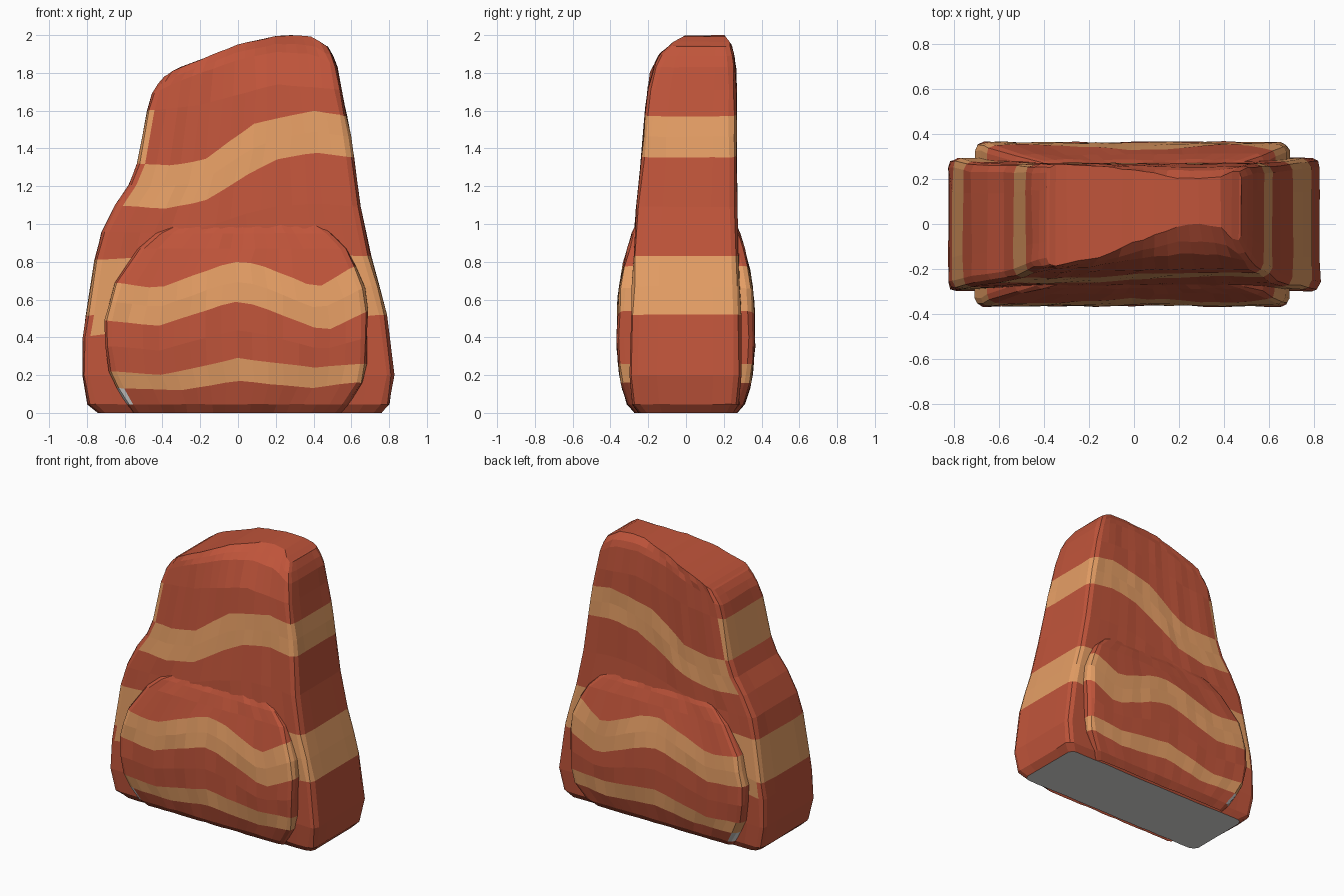
import bpy
import random

random.seed(4)
cube = bpy.data.objects.get("Cube")
if cube:
    bpy.data.objects.remove(cube, do_unlink=True)


def material(name, rgb):
    mat = bpy.data.materials.new(name)
    mat.use_nodes = True
    mat.diffuse_color = (*rgb, 1)
    mat.node_tree.nodes["Principled BSDF"].inputs["Base Color"].default_value = (*rgb, 1)
    return mat


MATERIALS = [material("red sandstone", (0.53, 0.09, 0.043)),
             material("tan sandstone", (0.79, 0.345, 0.13)),
             material("pale grey stone", (0.75, 0.74, 0.73))]
RED, TAN, GREY = 0, 1, 2


def sample(points, t):
    """Piecewise linear lookup in a short list of (t, value) pairs."""
    if t <= points[0][0]:
        return points[0][1]
    for (t0, v0), (t1, v1) in zip(points, points[1:]):
        if t <= t1:
            return v0 + (v1 - v0) * (t - t0) / (t1 - t0)
    return points[-1][1]


def layer_ring(line, left, right, front, back, radius):
    """One closed loop of points following a wavy layer line round the rock."""
    x0, x1 = sample(left, line[0][1]), sample(right, line[-1][1])
    columns, jitter = 16, 0.004
    xs = [x0 + radius + (x1 - x0 - 2 * radius) * i / columns for i in range(columns + 1)]
    cut = radius * 0.3
    ends = [(x0, None), (x0, radius), (x0 + cut, cut)]
    spots = ends + [(x, 0) for x in xs] + [(x0 + x1 - x, d) for x, d in reversed(ends)]

    def half(face, other):
        pts = []
        for x, inset in spots:
            z = sample(line, x)
            y, far = sample(face, z), sample(other, z)
            depth = (far - y) * 0.25 if inset is None else (inset if far > y else -inset)
            dx, dy, dz = (random.uniform(-jitter, jitter) for _ in range(3))
            pts.append((x + dx, y + depth + dy, z + dz * 0.4 if z > 0 else 0))
        return pts

    return half(front, back) + half(back, front)[::-1]


def layered_rock(name, layers, left, right, front, back, radius, closed):
    """Loft the layers: (line, colour of the band above it, colour of its right side)."""
    verts, faces, colours = [], [], []
    for line, _, _ in layers:
        verts += layer_ring(line, left, right, front, back, radius)
    count = len(verts) // len(layers)
    half = count // 2
    for k, (_, colour, side_colour) in enumerate(layers[:-1]):
        a, b = k * count, (k + 1) * count
        for j in range(count):
            if not closed and j in (half - 1, count - 1):
                continue
            n = (j + 1) % count
            faces.append((a + j, a + n, b + n, b + j))
            # The right side includes its rounded corners
            colours.append(side_colour if j < 3 or j >= count - 4 else colour)
    if closed:
        # Top cap and grey underside
        top = (len(layers) - 1) * count
        for j in range(half - 1):
            strip = (j, j + 1, count - 2 - j, count - 1 - j)
            faces += [tuple(top + i for i in strip), strip[::-1]]
            colours += [layers[-1][1], GREY]
    mesh = bpy.data.meshes.new(name)
    mesh.from_pydata(verts, [], faces)
    for mat in MATERIALS:
        mesh.materials.append(mat)
    mesh.polygons.foreach_set("material_index", colours)
    mesh.update()
    obj = bpy.data.objects.new(name, mesh)
    bpy.context.collection.objects.link(obj)


def level(z):
    return [(-1, z), (1, z)]


def between(low, high):
    xs = sorted({x for x, _ in low + high})
    return [(x, (sample(low, x) + sample(high, x)) / 2) for x in xs]


# Tall main rock, leaning to its left, flat at the back;
# its tan bands sit higher on the right side than on the faces
low_a = [(-.82, .4), (-.4, .46), (0, .56), (.5, .5), (.77, .52)]
side_low = [(-.81, .51), (0, .7), (.74, .67)]
low_b = [(-.76, .81), (0, .85), (.71, .83)]
high_a = [(-.64, 1.1), (-.4, 1.08), (-.18, 1.12), (.05, 1.26), (.2, 1.34), (.4, 1.38), (.63, 1.35)]
high_b = [(-.53, 1.32), (-.35, 1.31), (-.18, 1.34), (.08, 1.53), (.4, 1.6), (.58, 1.57)]
side_top = [(-.48, 1.6), (-.2, 1.63), (.2, 1.74), (.55, 1.71)]
rim = [(-.45, 1.69), (-.33, 1.75), (0, 1.87), (.2, 1.91), (.4, 1.9), (.52, 1.83)]
crown = [(-.39, 1.78), (-.33, 1.82), (-.15, 1.89), (0, 1.95), (.2, 1.995), (.3, 2), (.4, 1.99), (.47, 1.94)]
layered_rock(
    "main_rock",
    [(level(.0), RED, RED), (level(.045), RED, RED), (level(.2), RED, RED),
     (low_a, TAN, RED), (side_low, TAN, TAN), (low_b, RED, RED),
     (between(low_b, high_a), RED, RED), (high_a, TAN, RED),
     (between(high_a, high_b), TAN, RED), (high_b, RED, TAN), (side_top, RED, RED),
     (rim, RED, RED), (between(rim, crown), RED, RED), (crown, RED, RED)],
    left=[(0, -.74), (.045, -.795), (.2, -.825), (.4, -.82), (.8, -.76), (1, -.71), (1.1, -.65),
          (1.2, -.58), (1.3, -.54), (1.4, -.51), (1.6, -.48), (1.7, -.45), (1.8, -.37)],
    right=[(0, .76), (.045, .8), (.2, .825), (.4, .81), (.6, .77), (.8, .71), (1, .66),
           (1.3, .62), (1.5, .59), (1.7, .55), (1.85, .52), (1.95, .47)],
    front=[(0, -.25), (.045, -.285), (.2, -.3), (.6, -.29), (1, -.27), (1.4, -.23),
           (1.6, -.215), (1.8, -.19), (1.9, -.14), (1.96, -.07), (2, 0)],
    back=[(0, .25), (.045, .28), (.2, .29), (.6, .29), (1, .27), (1.8, .265), (1.9, .255),
          (1.96, .235), (2, .2)],
    radius=.04, closed=True)

# Lower slabs bulging out of the front and the back, each with a grey chip low on its right edge
thin_a = [(-.6, .13), (-.3, .12), (0, .17), (.4, .13), (.6, .16)]
thin_b = [(-.65, .22), (-.4, .2), (0, .29), (.4, .24), (.65, .26)]
wide_a = [(-.71, .49), (-.42, .46), (-.03, .59), (.1, .57), (.46, .43), (.69, .54)]
wide_b = [(-.65, .69), (-.42, .66), (-.03, .8), (.1, .79), (.42, .66), (.6, .77), (.66, .79)]
bulge = [(0, .27), (.045, .31), (.1, .33), (.2, .352), (.35, .365), (.62, .36), (.8, .33),
         (.95, .285), (1, .262)]
layered_rock(
    "front_and_back_slabs",
    [(level(.0), RED, RED), (level(.045), RED, GREY), (thin_a, TAN, TAN), (thin_b, RED, RED),
     (between(thin_b, wide_a), RED, RED), (wide_a, TAN, TAN),
     (between(wide_a, wide_b), TAN, TAN), (wide_b, RED, RED), (level(.87), RED, RED),
     (level(.95), RED, RED), (level(1), RED, RED)],
    left=[(0, -.56), (.1, -.62), (.2, -.68), (.45, -.715), (.7, -.65), (.85, -.55), (.95, -.44), (1, -.35)],
    right=[(0, .55), (.1, .63), (.2, .68), (.6, .69), (.75, .65), (.9, .56), (1, .44)],
    front=[(z, -y) for z, y in bulge], back=bulge, radius=.035, closed=False)
